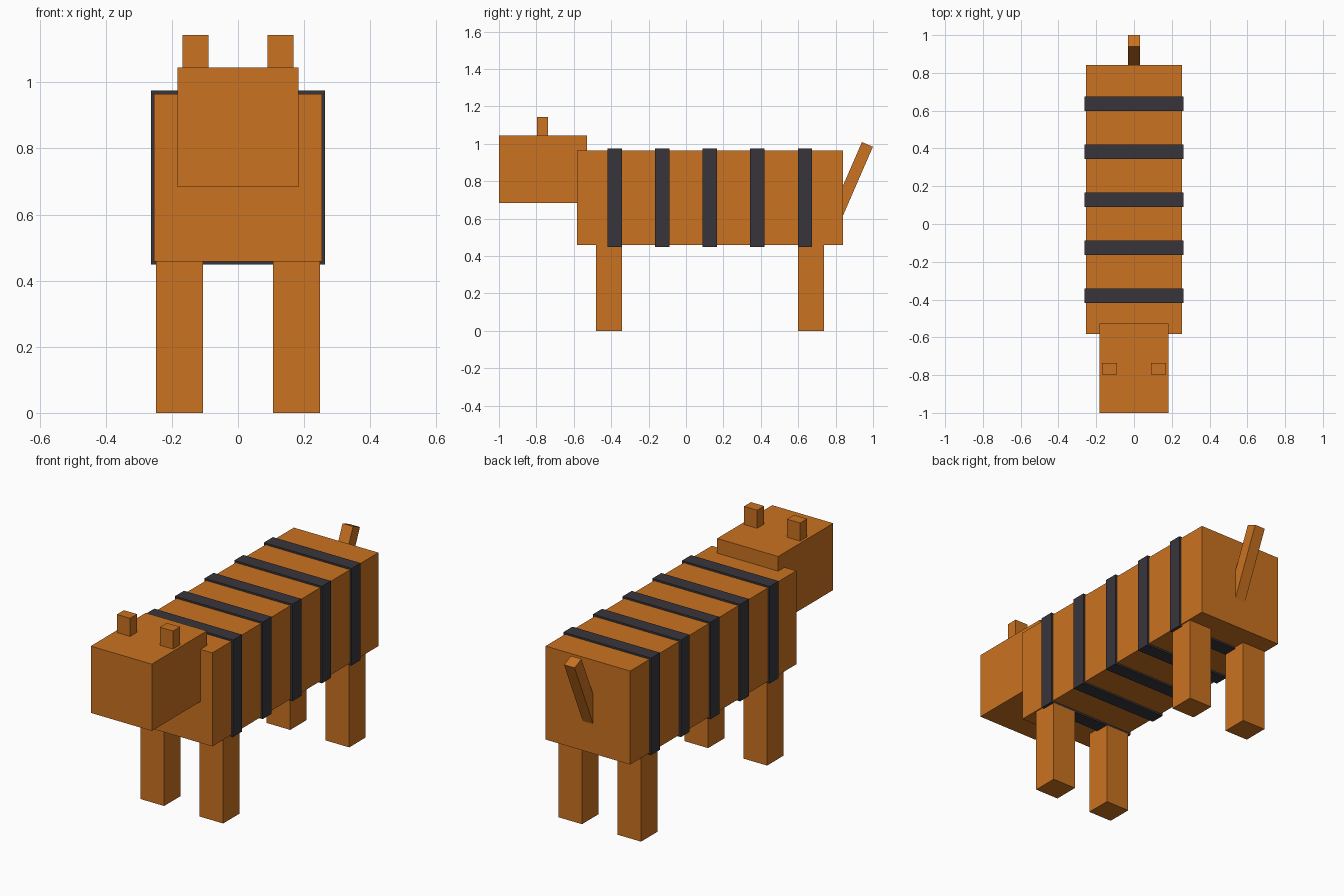
import bpy
import math

default_cube = bpy.data.objects.get("Cube")
if default_cube:
    bpy.data.objects.remove(default_cube, do_unlink=True)


def make_material(name, color):
    mat = bpy.data.materials.new(name)
    mat.use_nodes = True
    mat.diffuse_color = color
    mat.node_tree.nodes["Principled BSDF"].inputs["Base Color"].default_value = color
    return mat


orange = make_material("orange_fur", (0.59, 0.168, 0.015, 1))
charcoal = make_material("charcoal_stripe", (0.039, 0.036, 0.043, 1))


def box(name, center, size, mat, tilt=0):
    """Box of the given size, tilted about the x axis."""
    bpy.ops.mesh.primitive_cube_add(size=1, location=center, rotation=(tilt, 0, 0))
    obj = bpy.context.object
    obj.name = name
    obj.scale = size
    obj.data.materials.append(mat)
    return obj


# Body and head
box("body", (0, 0.129, 0.712), (0.507, 1.423, 0.507), orange)
box("head", (0, -0.764, 0.864), (0.366, 0.472, 0.362), orange)

# Ears and legs, one per side
for side, sign in (("left", 1), ("right", -1)):
    box(f"{side}_ear", (sign * 0.129, -0.767, 1.083), (0.079, 0.06, 0.12), orange)
    for end, y in (("front", -0.411), ("back", 0.669)):
        box(f"{end}_{side}_leg", (sign * 0.177, y, 0.23), (0.141, 0.139, 0.46), orange)

# Raised bands around the body
for i in range(5):
    box(f"stripe_{i + 1}", (0, -0.38 + i * 0.254, 0.712), (0.526, 0.077, 0.526), charcoal)

# Tail leaning backward from the rump
tilt = math.radians(23.5)
length = 0.45
tail_y = 0.97 - math.sin(tilt) * length / 2
tail_z = 0.997 - math.cos(tilt) * length / 2
box("tail", (0, tail_y, tail_z), (0.063, 0.064, length), orange, -tilt)
